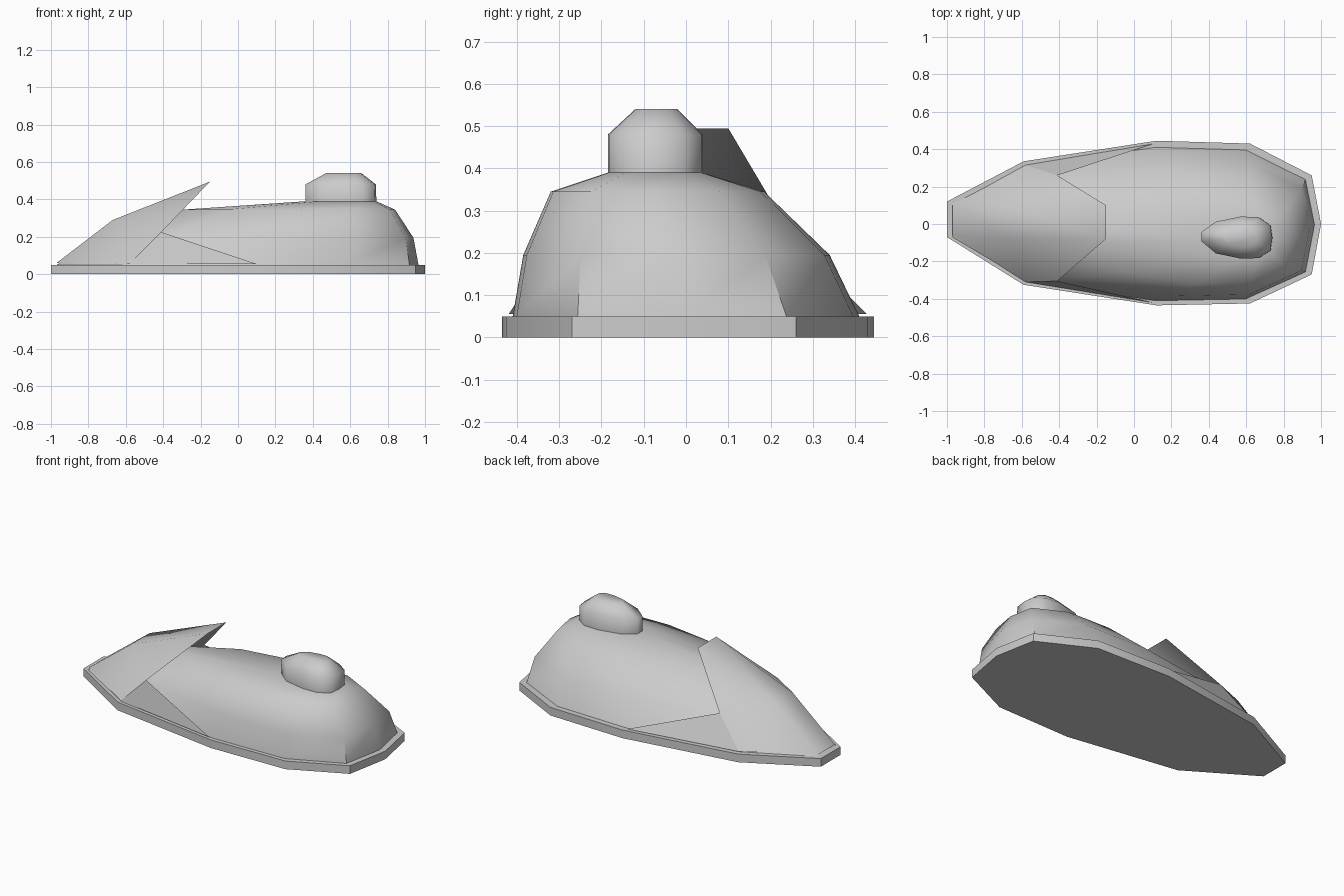
import bpy, bmesh, math

cube = bpy.data.objects.get("Cube")
if cube:
    bpy.data.objects.remove(cube, do_unlink=True)

GREY = (0.6, 0.6, 0.6, 1.0)
grey = bpy.data.materials.new("plain grey")
grey.use_nodes = True
grey.diffuse_color = GREY
grey.node_tree.nodes["Principled BSDF"].inputs["Base Color"].default_value = GREY

# Plan outline shared by every level, counter-clockwise from the pointed end
OUTLINE = [(-1, -.07), (-.59, -.325), (.12, -.435), (.62, -.425), (.95, -.27), (1, 0),
           (.95, .26), (.62, .43), (.12, .445), (-.59, .335), (-1, .12)]


def ring(x0, x1, y0, y1, z):
    """Fit the plan outline into a rectangle at height z."""
    return [(x0 + (x + 1) / 2 * (x1 - x0), y0 + (y + .435) / .88 * (y1 - y0), z)
            for x, y in OUTLINE]


def finish(name, bm, angle):
    mesh = bpy.data.meshes.new(name)
    bm.to_mesh(mesh)
    bm.free()
    mesh.materials.append(grey)
    obj = bpy.data.objects.new(name, mesh)
    bpy.context.collection.objects.link(obj)
    bpy.ops.object.select_all(action='DESELECT')
    obj.select_set(True)
    bpy.context.view_layer.objects.active = obj
    bpy.ops.object.shade_smooth_by_angle(angle=math.radians(angle))
    return obj


def loft(name, rings, angle):
    """Skin stacked rings and cap both ends."""
    bm = bmesh.new()
    rows = [[bm.verts.new(p) for p in r] for r in rings]
    n = len(OUTLINE)
    for low, high in zip(rows, rows[1:]):
        for i in range(n):
            j = (i + 1) % n
            bm.faces.new((low[i], low[j], high[j], high[i]))
    bm.faces.new(rows[0][::-1])
    bm.faces.new(rows[-1])
    return finish(name, bm, angle)


def sheet(name, points, faces, angle):
    bm = bmesh.new()
    verts = [bm.verts.new(p) for p in points]
    for f in faces:
        bm.faces.new([verts[i] for i in f])
    return finish(name, bm, angle)


# Flat base plate
loft("base_plate", [ring(-1, 1, -.435, .445, 0), ring(-1, 1, -.435, .445, .05)], 30)

# Domed body narrowing up to the foot of the knob
loft("body", [ring(-.97, .965, -.41, .41, .05), ring(-.74, .938, -.385, .34, .195),
              ring(-.3, .84, -.32, .185, .345), ring(.36, .74, -.185, .04, .39)], 50)

# Knob on top of the body
loft("top_knob", [ring(.36, .74, -.185, .04, .39), ring(.36, .737, -.185, .04, .48),
                  ring(.47, .66, -.12, -.02, .54)], 60)

# Hood: a folded open sheet, right half then left half
hood = [(-.97, -.06, .06), (-.67, -.08, .29), (-.15, -.08, .495),
        (-.41, -.305, .225), (-.58, -.31, .055),
        (-.97, .1, .06), (-.67, .1, .29), (-.15, .1, .495),
        (-.41, .26, .225), (-.58, .315, .055)]
sheet("hood", hood, [(0, 5, 6, 1)[::-1], (1, 6, 7, 2)[::-1],
                     (0, 4, 1), (1, 4, 3, 2), (5, 6, 9), (6, 7, 8, 9)], 65)

# Flat triangular wings behind the hood, one on each side
sheet("right_wing", [hood[4], (.1, -.42, .055), hood[3]], [(0, 1, 2)], 30)
sheet("left_wing", [hood[9], (.1, .428, .055), hood[8]], [(0, 2, 1)], 30)
